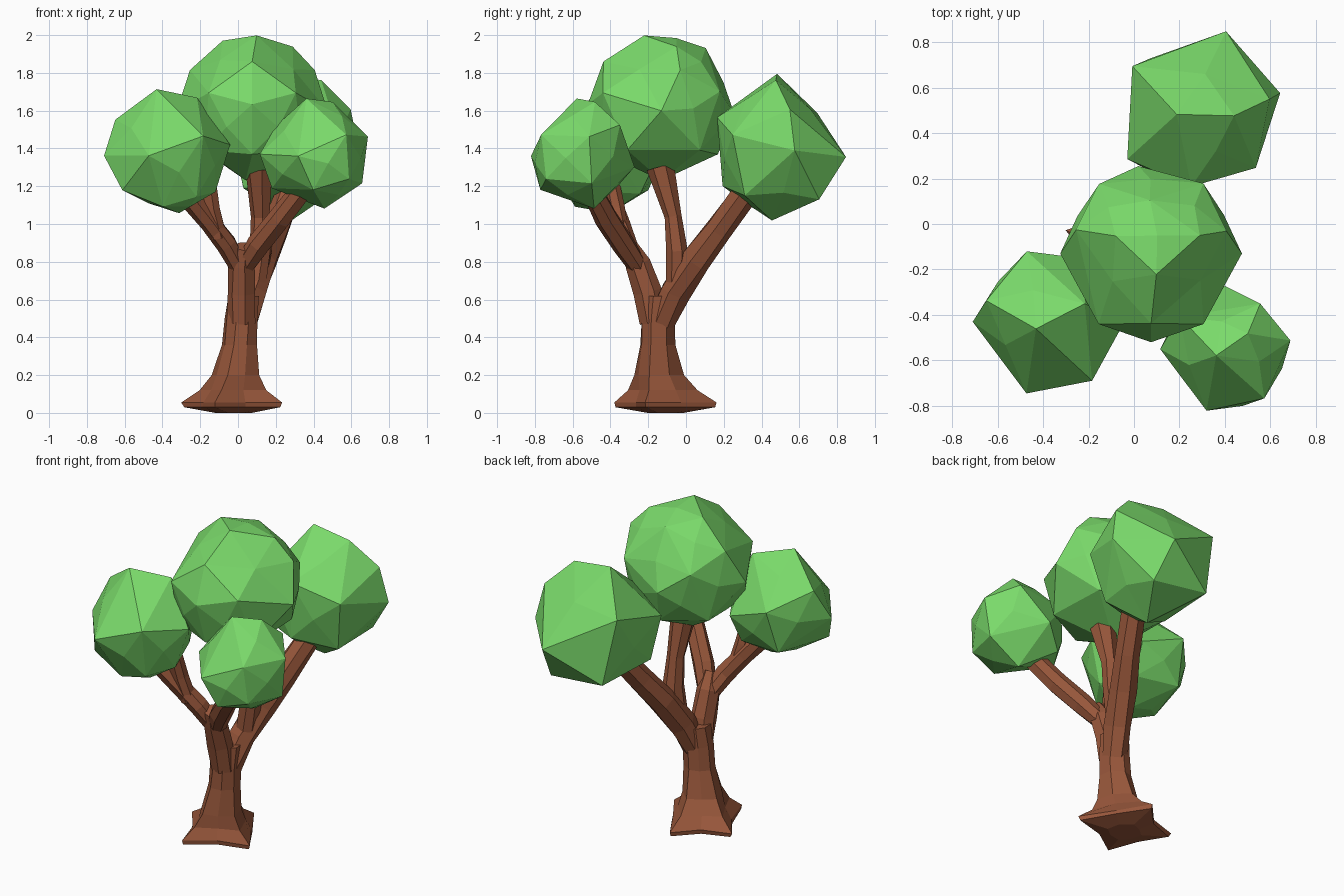
import bpy, bmesh, math, random
from mathutils import Vector

random.seed(4)
cube = bpy.data.objects.get("Cube")
if cube:
    bpy.data.objects.remove(cube, do_unlink=True)


def make_material(name, color):
    mat = bpy.data.materials.new(name)
    mat.use_nodes = True
    mat.diffuse_color = color
    mat.node_tree.nodes["Principled BSDF"].inputs["Base Color"].default_value = color
    return mat


LEAF = make_material("leaf green", (0.195, 0.7, 0.145, 1))
BARK = make_material("bark brown", (0.31, 0.094, 0.043, 1))


def finish(name, bm, mat):
    bmesh.ops.recalc_face_normals(bm, faces=bm.faces[:])
    mesh = bpy.data.meshes.new(name)
    bm.to_mesh(mesh)
    bm.free()
    mesh.materials.append(mat)
    obj = bpy.data.objects.new(name, mesh)
    bpy.context.collection.objects.link(obj)
    return obj


def crown(name, center, size, corners):
    """Rough-cut leaf ball: hull of corners given as (azimuth, elevation) on a ball."""
    bm = bmesh.new()
    for azimuth, elevation in corners:
        a, e = math.radians(azimuth), math.radians(elevation)
        spot = Vector((math.cos(e) * math.cos(a), math.cos(e) * math.sin(a), math.sin(e)))
        bm.verts.new(Vector(center) + spot * Vector(size))
    bmesh.ops.convex_hull(bm, input=bm.verts[:])
    # Join shallow neighbours into broad facets, then puff each one up a little
    bmesh.ops.dissolve_limit(bm, angle_limit=math.radians(22),
                             verts=bm.verts[:], edges=bm.edges[:])
    bmesh.ops.recalc_face_normals(bm, faces=bm.faces[:])
    broad = [f for f in bm.faces if len(f.verts) > 3]
    bmesh.ops.poke(bm, faces=broad, offset=0.025)
    finish(name, bm, LEAF)


def bridge(bm, rings):
    """Skin consecutive rings with quads and cap both ends."""
    for a, b in zip(rings, rings[1:]):
        n = len(a)
        for i in range(n):
            j = (i + 1) % n
            bm.faces.new((a[i], a[j], b[j], b[i]))
    bm.faces.new(rings[0])
    bm.faces.new(rings[-1])


def limb(name, nodes, sides=7):
    """Tapered crooked tube through (x, y, z, radius) nodes."""
    bm = bmesh.new()
    points = [Vector(n[:3]) for n in nodes]
    rings = []
    for k, p in enumerate(points):
        along = points[min(k + 1, len(points) - 1)] - points[max(k - 1, 0)]
        along.normalize()
        side = along.cross(Vector((0, 1, 0))).normalized()
        up = side.cross(along)
        ring = []
        for i in range(sides):
            a = math.tau * i / sides
            r = nodes[k][3] * random.uniform(0.92, 1.1)
            ring.append(bm.verts.new(p + (side * math.cos(a) + up * math.sin(a)) * r))
        rings.append(ring)
    bridge(bm, rings)
    finish(name, bm, BARK)


# Trunk with four flared roots: (x, y, z, root radius, valley radius)
bm = bmesh.new()
rings = []
for x, y, z, tip, valley in [
    (-0.02, -0.11, 0.0, 0.1, 0.09),
    (-0.03, -0.11, 0.03, 0.27, 0.17),
    (-0.03, -0.11, 0.055, 0.275, 0.165),
    (-0.025, -0.125, 0.12, 0.185, 0.135),
    (-0.01, -0.145, 0.2, 0.13, 0.112),
    (0.01, -0.15, 0.36, 0.096, 0.092),
    (0.02, -0.15, 0.5, 0.09, 0.09),
    (0.03, -0.14, 0.62, 0.085, 0.085),
]:
    ring = []
    for i, angle in enumerate((-109, -66, -22, 31, 84, 124, 163, 207)):
        a = math.radians(angle)
        r = (valley if i % 2 else tip) * random.uniform(0.97, 1.05)
        ring.append(bm.verts.new((x + r * math.cos(a), y + r * math.sin(a), z)))
    rings.append(ring)
bridge(bm, rings)
finish("trunk", bm, BARK)

# Front limb and its forks
limb("front_limb", [(0.02, -0.17, 0.48, 0.075), (0.02, -0.2, 0.64, 0.075),
                    (0.02, -0.25, 0.79, 0.07), (0.03, -0.3, 0.88, 0.045)])
limb("right_branch", [(0.02, -0.24, 0.75, 0.05), (-0.06, -0.31, 0.89, 0.056),
                      (-0.15, -0.36, 1.01, 0.058), (-0.27, -0.42, 1.16, 0.058)])
limb("right_branch_fork", [(-0.1, -0.34, 0.93, 0.045), (-0.14, -0.37, 1.08, 0.05),
                           (-0.16, -0.4, 1.22, 0.045)])
limb("left_branch", [(0.02, -0.24, 0.75, 0.05), (0.11, -0.33, 0.89, 0.06),
                     (0.22, -0.42, 1.03, 0.06), (0.34, -0.5, 1.18, 0.055)])

# Back limb and the upright branch growing from it
limb("back_limb", [(0.03, -0.13, 0.48, 0.075), (0.07, -0.06, 0.64, 0.08),
                   (0.13, 0.05, 0.81, 0.08), (0.2, 0.17, 0.97, 0.074),
                   (0.27, 0.31, 1.16, 0.07)])
limb("middle_branch", [(0.09, -0.05, 0.66, 0.06), (0.12, -0.05, 0.86, 0.06),
                       (0.12, -0.07, 1.04, 0.048), (0.11, -0.14, 1.3, 0.075)])

# Leaf crowns
crown("top_crown", (0.075, -0.13, 1.62), (0.4, 0.39, 0.39), [
    (284, 76), (153, 64), (21, 55), (91, 53), (162, 30), (17, 30), (54, 12), (126, 14),
    (98, -5), (0, -3), (306, 11), (270, 2), (234, 11), (180, -3), (270, 38), (40, -36),
    (325, -36), (219, -36), (145, -36), (270, -40), (90, -40), (180, -85)])
crown("back_crown", (0.27, 0.505, 1.41), (0.38, 0.37, 0.395), [
    (145, 27), (69, -8), (196, 77), (350, 63), (217, 9), (315, 9), (11, -3), (8, 30),
    (267, 23), (263, -32), (131, -37), (285, -82), (50, -45), (316, -41), (220, -34)])
crown("right_crown", (-0.375, -0.43, 1.385), (0.335, 0.33, 0.335), [
    (253, -4), (180, -4), (209, 79), (161, 30), (306, 14), (27, 58), (206, -38), (262, -61),
    (355, -40), (0, 6), (107, 11), (57, -7), (25, -78), (118, -38), (312, -46), (50, -42)])
crown("left_crown", (0.41, -0.55, 1.37), (0.295, 0.285, 0.3), [
    (211, 79), (38, 67), (8, 18), (180, 0), (252, -2), (306, 20), (55, 31), (92, -13),
    (54, -74), (12, -31), (168, -37), (267, -39), (145, 30), (312, -26), (127, -35)])
